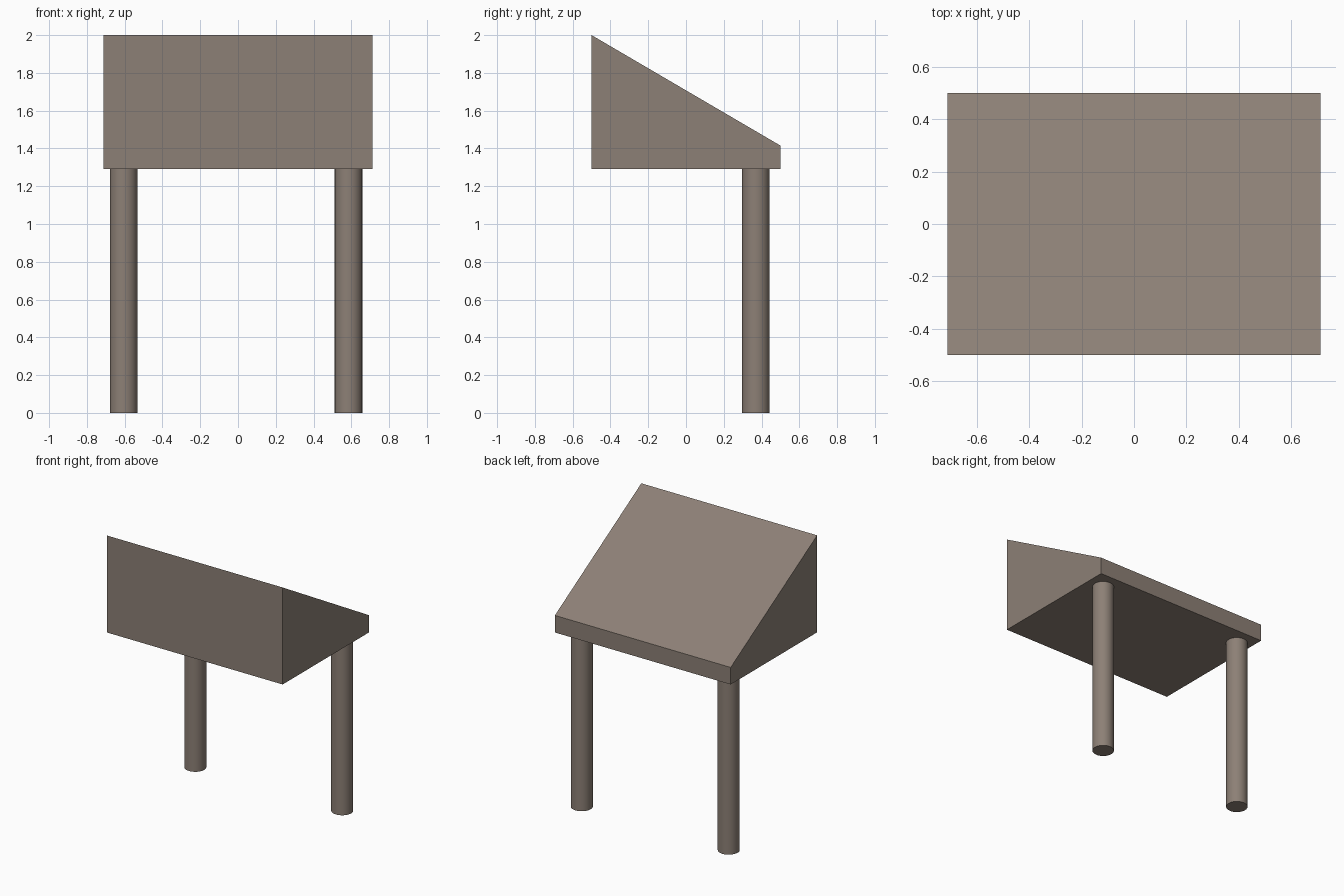
import bpy, bmesh

if "Cube" in bpy.data.objects:
    bpy.data.objects.remove(bpy.data.objects["Cube"])

wood = bpy.data.materials.new("grey brown")
wood.diffuse_color = (0.265, 0.216, 0.181, 1)
wood.use_nodes = True
wood.node_tree.nodes["Principled BSDF"].inputs["Base Color"].default_value = wood.diffuse_color

HALF_X = 0.712
UNDERSIDE = 1.29

# Wedge-shaped top: side profile (y, z) extruded along x
profile = [(-0.5, UNDERSIDE), (0.5, UNDERSIDE), (0.5, 1.415), (-0.5, 2.0)]
bm = bmesh.new()
side = bm.faces.new([bm.verts.new((-HALF_X, y, z)) for y, z in profile])
ext = bmesh.ops.extrude_face_region(bm, geom=[side])
moved = [v for v in ext["geom"] if isinstance(v, bmesh.types.BMVert)]
bmesh.ops.translate(bm, vec=(2 * HALF_X, 0, 0), verts=moved)
bmesh.ops.recalc_face_normals(bm, faces=bm.faces[:])
mesh = bpy.data.meshes.new("sloped_top")
bm.to_mesh(mesh)
bm.free()
mesh.materials.append(wood)
top = bpy.data.objects.new("sloped_top", mesh)
bpy.context.collection.objects.link(top)

# Two round posts under the low back edge
for name, x in (("left_post", -0.605), ("right_post", 0.585)):
    bpy.ops.mesh.primitive_cylinder_add(vertices=32, radius=0.073, depth=UNDERSIDE,
                                        location=(x, 0.37, UNDERSIDE / 2))
    post = bpy.context.object
    post.name = name
    post.data.materials.append(wood)
    bpy.ops.object.shade_smooth_by_angle()
